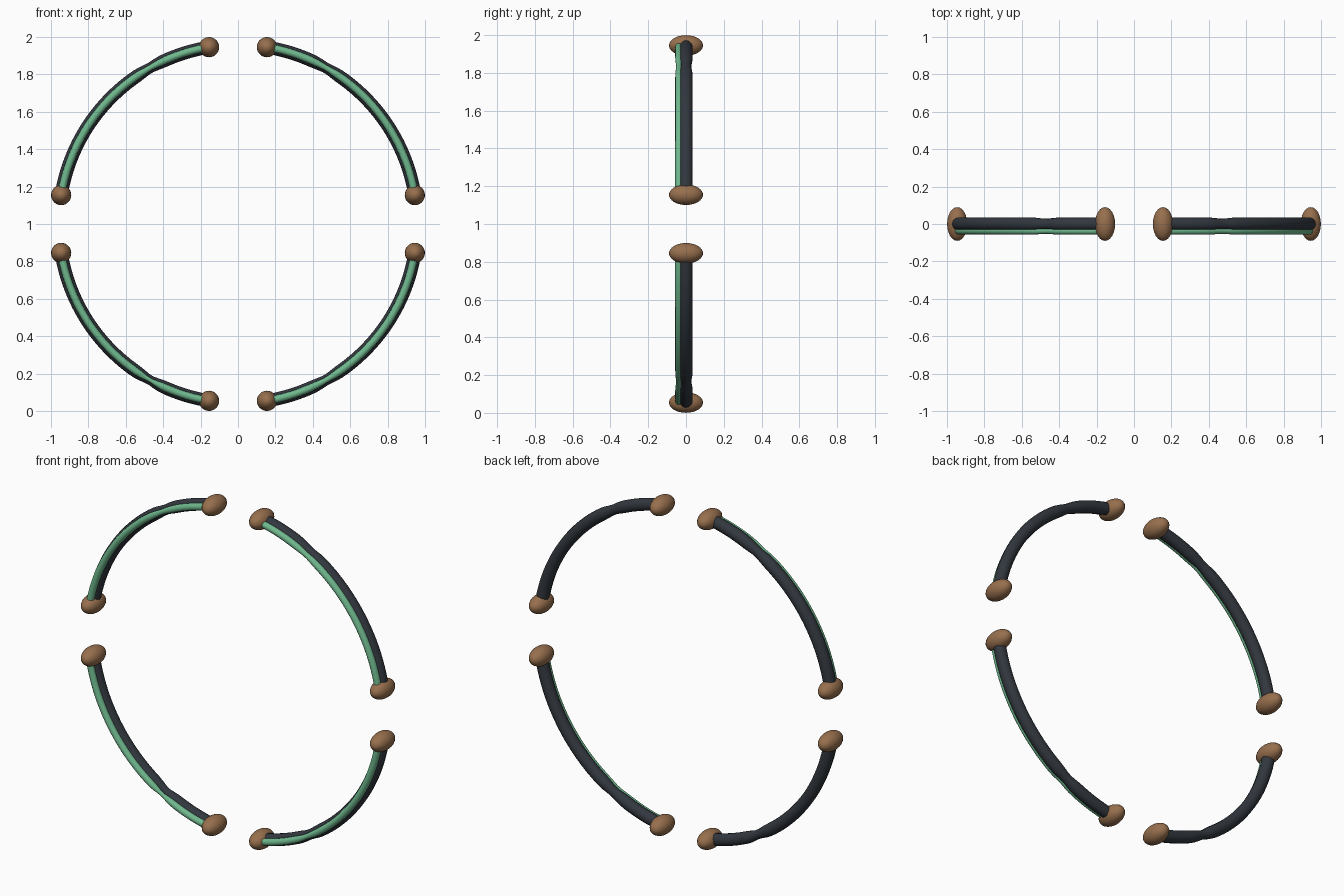
import bpy, bmesh, math
from mathutils import Vector

old = bpy.data.objects.get("Cube")
if old:
    bpy.data.objects.remove(old, do_unlink=True)

RING = 0.958          # radius of the ring
GAP = math.radians(9.3)
PINCH = math.radians(60.5)
CENTRE = Vector((0, 0, 1))


def material(name, rgb):
    mat = bpy.data.materials.new(name)
    mat.use_nodes = True
    mat.diffuse_color = (*rgb, 1)
    bsdf = mat.node_tree.nodes["Principled BSDF"]
    bsdf.inputs["Base Color"].default_value = (*rgb, 1)
    bsdf.inputs["Roughness"].default_value = 0.6
    return mat


slate = material("dark slate", (0.032, 0.039, 0.049))
green = material("soft green", (0.16, 0.48, 0.27))
bronze = material("brown bronze", (0.31, 0.16, 0.075))


def finish(name, bm, mat):
    bmesh.ops.recalc_face_normals(bm, faces=bm.faces)
    mesh = bpy.data.meshes.new(name)
    bm.to_mesh(mesh)
    bm.free()
    mesh.materials.append(mat)
    mesh.shade_smooth()
    obj = bpy.data.objects.new(name, mesh)
    bpy.context.collection.objects.link(obj)


def arc_tube(name, sx, sz, radius, y, pinch, mat, steps=40, sides=12):
    """Round tube along one quarter of the ring, narrowed at the pinch."""
    bm = bmesh.new()
    rings = []
    for i in range(steps + 1):
        a = GAP + (math.pi / 2 - 2 * GAP) * i / steps
        out = Vector((sx * math.cos(a), 0, sz * math.sin(a)))
        r = radius * (1 - pinch * math.exp(-((a - PINCH) / 0.05) ** 2))
        mid = CENTRE + out * RING + Vector((0, y, 0))
        ring = []
        for k in range(sides):
            t = math.tau * k / sides
            ring.append(bm.verts.new(mid + out * (r * math.cos(t)) + Vector((0, r * math.sin(t), 0))))
        rings.append(ring)
    for a, b in zip(rings, rings[1:]):
        for k in range(sides):
            n = (k + 1) % sides
            bm.faces.new((a[k], a[n], b[n], b[k]))
    bm.faces.new(rings[0])
    bm.faces.new(rings[-1])
    finish(name, bm, mat)


def end_knob(name, sx, sz, angle):
    """Ball stretched front to back, capping a tube end."""
    bm = bmesh.new()
    bmesh.ops.create_uvsphere(bm, u_segments=24, v_segments=16, radius=1)
    bmesh.ops.scale(bm, vec=(0.054, 0.09, 0.054), verts=bm.verts)
    spot = CENTRE + Vector((sx * math.cos(angle), 0, sz * math.sin(angle))) * RING
    bmesh.ops.translate(bm, vec=spot, verts=bm.verts)
    finish(name, bm, bronze)


# Four quarter arcs, each with a front strip and two end knobs
for sz, level in ((1, "upper"), (-1, "lower")):
    for sx, side in ((1, "left"), (-1, "right")):
        part = f"{level}_{side}"
        deep = sz < 0 and sx < 0
        arc_tube(f"{part}_arc", sx, sz, 0.035, 0, 0.28 if deep else 0.2, slate)
        arc_tube(f"{part}_front_strip", sx, sz, 0.02, -0.037, 0.45 if deep else 0.25, green)
        end_knob(f"{part}_side_knob", sx, sz, GAP)
        end_knob(f"{part}_middle_knob", sx, sz, math.pi / 2 - GAP)
